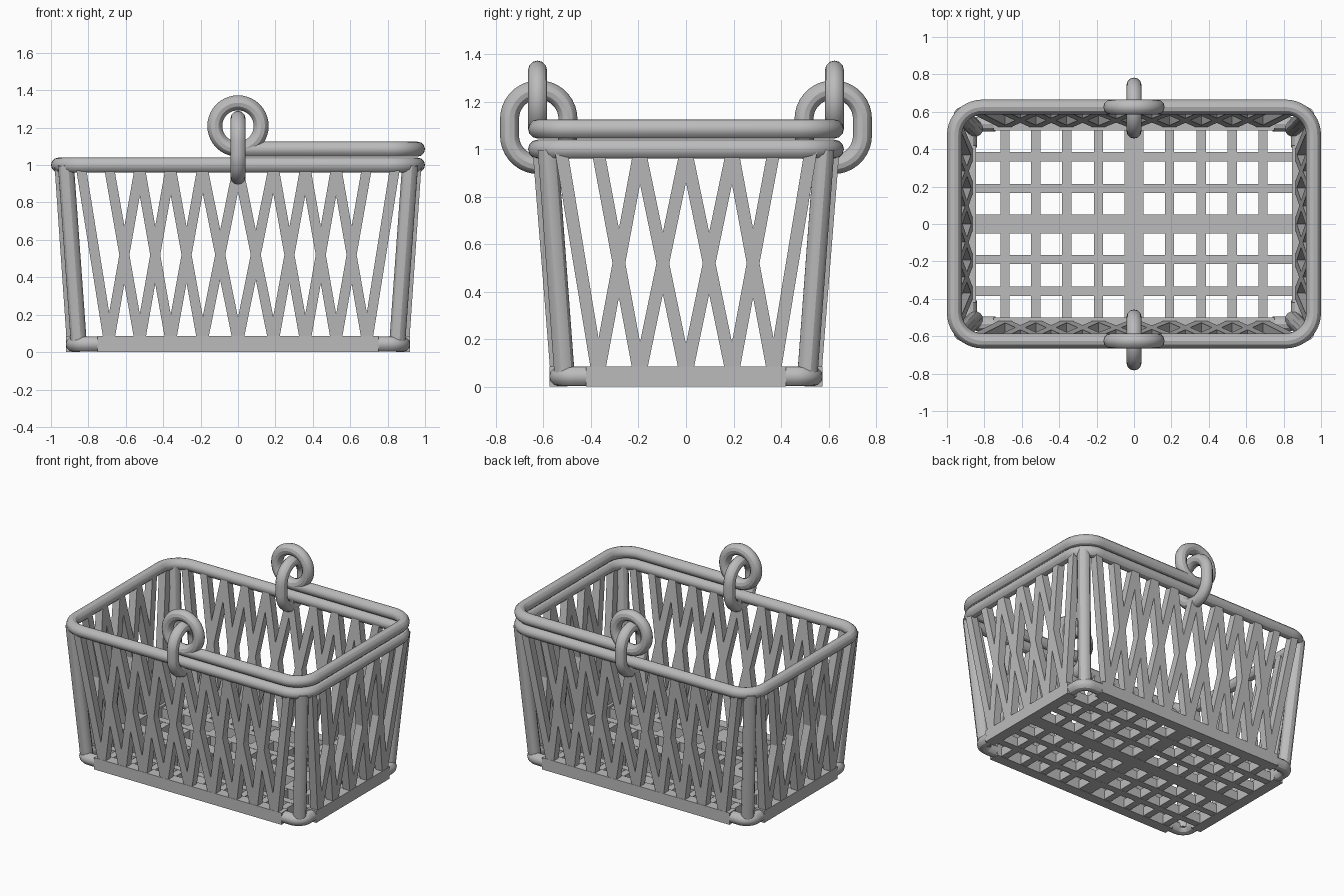
import bpy
import bmesh
from math import sin, cos, pi
from mathutils import Vector

if "Cube" in bpy.data.objects:
    bpy.data.objects.remove(bpy.data.objects["Cube"], do_unlink=True)

grey = bpy.data.materials.new("basket_grey")
grey.use_nodes = True
grey.diffuse_color = (0.5, 0.5, 0.5, 1)
grey.node_tree.nodes["Principled BSDF"].inputs["Base Color"].default_value = (0.5, 0.5, 0.5, 1)

TUBE = 0.04
SIDES = (-1, 1)


def tube(name, points, radius=TUBE, closed=False):
    """Round tube swept along a path, turned into a smooth mesh."""
    curve = bpy.data.curves.new(name, "CURVE")
    curve.dimensions = "3D"
    curve.bevel_depth = radius
    curve.bevel_resolution = 4
    curve.use_fill_caps = not closed
    spline = curve.splines.new("POLY")
    spline.points.add(len(points) - 1)
    for point, co in zip(spline.points, points):
        point.co = (*co, 1)
    spline.use_cyclic_u = closed
    obj = bpy.data.objects.new(name, curve)
    bpy.context.collection.objects.link(obj)
    bpy.ops.object.select_all(action="DESELECT")
    obj.select_set(True)
    bpy.context.view_layer.objects.active = obj
    bpy.ops.object.convert(target="MESH")
    obj = bpy.context.object
    obj.data.materials.clear()
    obj.data.materials.append(grey)
    bpy.ops.object.shade_smooth_by_angle()
    return obj


def arc(cx, cy, r, start, end, steps=10):
    """Points on an arc, angles in quarter turns."""
    angles = [(start + (end - start) * i / steps) * pi / 2 for i in range(steps + 1)]
    return [(cx + r * cos(a), cy + r * sin(a)) for a in angles]


def bar(bm, low, high, size_x, size_y):
    """Straight bar with level ends, leaning from low to high."""
    rings = []
    for end in (low, high):
        rings.append([bm.verts.new(Vector(end) + Vector((sx * size_x / 2, sy * size_y / 2, 0)))
                      for sx, sy in ((-1, -1), (1, -1), (1, 1), (-1, 1))])
    bottom, top = rings
    bm.faces.new(bottom[::-1])
    bm.faces.new(top)
    for i in range(4):
        j = (i + 1) % 4
        bm.faces.new((bottom[i], bottom[j], top[j], top[i]))


def finish(name, bm):
    mesh = bpy.data.meshes.new(name)
    bm.to_mesh(mesh)
    bm.free()
    mesh.materials.append(grey)
    bpy.context.collection.objects.link(bpy.data.objects.new(name, mesh))


# Rim: rounded rectangle
RX, RY, RC = 0.96, 0.625, 0.15
ix, iy = RX - RC, RY - RC
outline = (arc(ix, iy, RC, 0, 1) + arc(-ix, iy, RC, 1, 2)
           + arc(-ix, -iy, RC, 2, 3) + arc(ix, -iy, RC, 3, 4))
tube("rim", [(x, y, 1.0) for x, y in outline], closed=True)

# Folded handle resting over the left half of the rim
half = [(0, -RY)] + arc(ix, -iy, RC, 3, 4) + arc(ix, iy, RC, 0, 1) + [(0, RY)]
tube("handle", [(x, y, 1.085) for x, y in half])

# Handle eyes and the links that tie them to the rim
for s, where in zip(SIDES, ("front", "back")):
    eye = arc(0, 1.209, 0.124, 0, 4, 40)[:-1]
    tube(where + "_handle_eye", [(x, s * RY, z) for x, z in eye], closed=True)
    link = arc(0, 1.127, 0.123, 0, 2, 18) + arc(0, 1.058, 0.123, 2, 4, 18)
    tube(where + "_link", [(0, s * 0.62 + y, z) for y, z in link], closed=True)

# Corner posts and the rounded corner pieces of the base
for sx in SIDES:
    for sy in SIDES:
        tube("corner_post", [(sx * 0.85, sy * 0.51, 0.03), (sx * 0.92, sy * 0.582, 1.0)], 0.044)
        bend = [(0.74, 0.535)] + arc(0.81, 0.465, 0.07, 1, 0) + [(0.88, 0.41)]
        tube("base_corner", [(sx * x, sy * y, 0.043) for x, y in bend], 0.041)

# Base frame beams
bm = bmesh.new()
for s in SIDES:
    bar(bm, (0, s * 0.537, 0), (0, s * 0.537, 0.085), 1.5, 0.076)
    bar(bm, (s * 0.882, 0, 0), (s * 0.882, 0, 0.085), 0.076, 0.84)
finish("base_frame", bm)

# Floor grid, with a wider bar on each centre line
LONG = [0, 0.19, 0.36, 0.525, 0.69]
SHORT = [0, 0.195, 0.37]
bm = bmesh.new()
for i, p in enumerate(LONG):
    for s in SIDES if i else (1,):
        bar(bm, (s * p, 0, 0.003), (s * p, 0, 0.068), 0.05 if i else 0.1, 1.02)
for i, p in enumerate((0, 0.19, 0.36)):
    for s in SIDES if i else (1,):
        bar(bm, (0, s * p, 0.002), (0, s * p, 0.07), 1.72, 0.05 if i else 0.1)
finish("floor_grid", bm)


def lattice(name, nodes, outer, low, high, along_x):
    """Crossed slats between neighbouring nodes on two opposite walls."""
    feet = [-p for p in nodes[:0:-1]] + nodes
    pairs = list(zip(feet, feet[1:])) + list(zip(feet[1:], feet))
    pairs += [(feet[0], -outer), (feet[-1], outer)]
    bm = bmesh.new()
    for s in SIDES:
        for foot, head in pairs:
            if along_x:
                bar(bm, (foot, s * low, 0.05), (head, s * high, 0.99), 0.054, 0.055)
            else:
                bar(bm, (s * low, foot, 0.05), (s * high, head, 0.99), 0.055, 0.054)
    finish(name, bm)


lattice("long_wall_slats", LONG, 0.84, 0.543, 0.618, True)
lattice("short_wall_slats", SHORT, 0.525, 0.888, 0.953, False)
